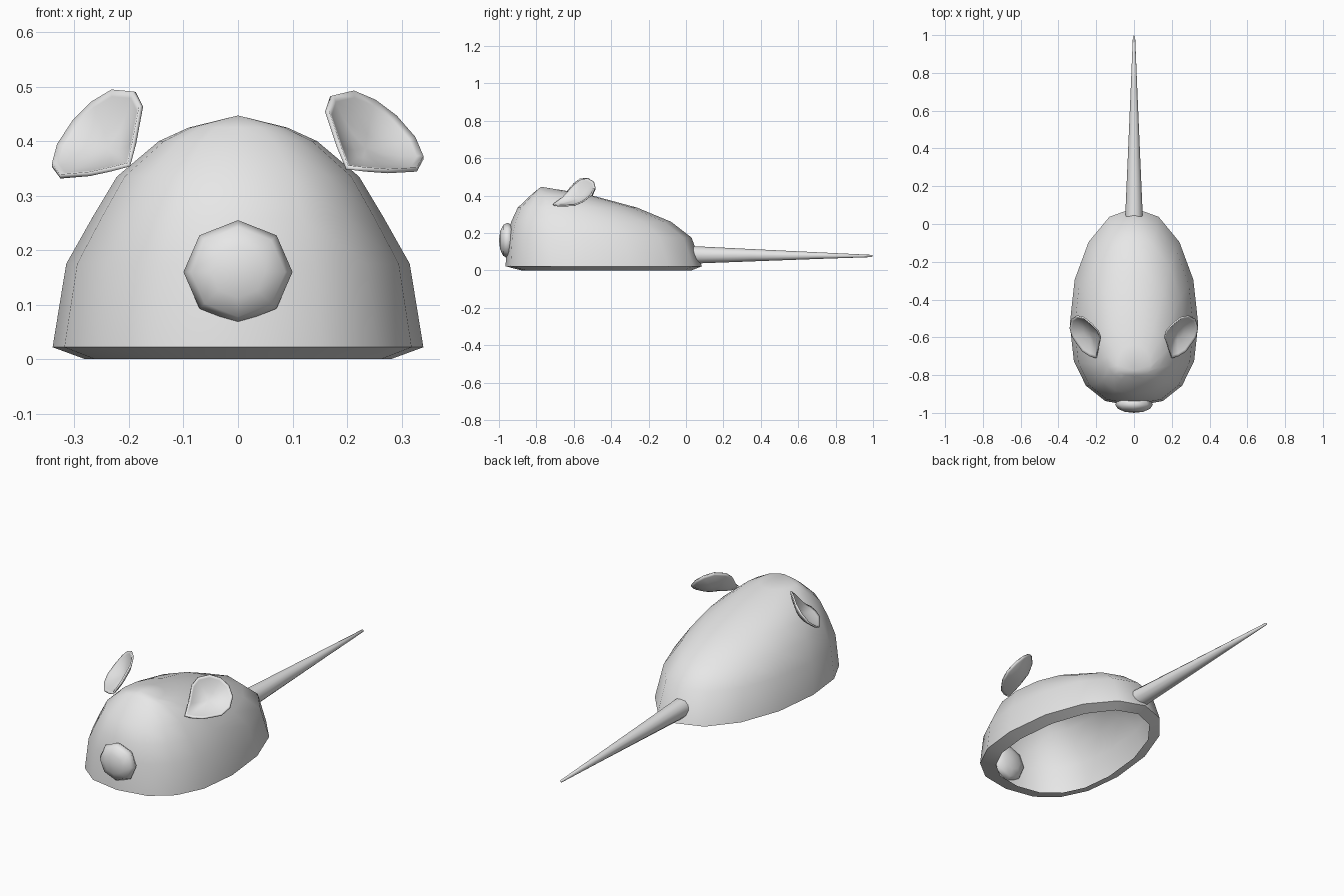
import bpy, bmesh, math
from mathutils import Vector, Matrix

if "Cube" in bpy.data.objects:
    bpy.data.objects.remove(bpy.data.objects["Cube"])

grey = bpy.data.materials.new("plain_grey")
grey.diffuse_color = (0.8, 0.8, 0.8, 1)
grey.use_nodes = True
grey.node_tree.nodes["Principled BSDF"].inputs["Base Color"].default_value = grey.diffuse_color


def finish(name, bm, angle=60):
    """Turn a bmesh into a smooth-shaded object."""
    bmesh.ops.recalc_face_normals(bm, faces=bm.faces)
    mesh = bpy.data.meshes.new(name)
    bm.to_mesh(mesh)
    bm.free()
    mesh.materials.append(grey)
    ob = bpy.data.objects.new(name, mesh)
    bpy.context.collection.objects.link(ob)
    bpy.ops.object.select_all(action='DESELECT')
    ob.select_set(True)
    bpy.context.view_layer.objects.active = ob
    bpy.ops.object.shade_smooth_by_angle(angle=math.radians(angle))
    return ob


def loft(bm, rings, tip):
    """Bridge closed rings of points and close the last one on a tip."""
    loops = [[bm.verts.new(p) for p in ring] for ring in rings]
    n = len(loops[0])
    for a, b in zip(loops, loops[1:]):
        for i in range(n):
            j = (i + 1) % n
            bm.faces.new((a[i], a[j], b[j], b[i]))
    end = bm.verts.new(tip)
    for i in range(n):
        bm.faces.new((loops[-1][i], loops[-1][(i + 1) % n], end))


def egg_ring(z, front, back, width, mid, n=16):
    """Egg-shaped outline: blunt at the front, rounder at the back."""
    pts = []
    for i in range(n):
        t = 2 * math.pi * i / n
        s, c = math.sin(t), math.cos(t)
        if c < -1e-6:
            k = 2 / 2.4
            x = math.copysign(abs(s) ** k, s) if abs(s) > 1e-6 else 0
            y = mid - (mid - front) * abs(c) ** k
        else:
            x, y = s, mid + (back - mid) * c
        pts.append((width * x, y, z))
    return pts


# Body: hollow shell, open underneath, with a turned-in lip
layers = [  # height, front y, back y, half width, y of widest point
    (0.0, -0.88, 0.03, 0.28, -0.52),
    (0.022, -0.965, 0.085, 0.34, -0.53),
    (0.175, -0.955, 0.03, 0.315, -0.55),
    (0.26, -0.935, -0.08, 0.267, -0.58),
    (0.335, -0.90, -0.26, 0.222, -0.62),
    (0.40, -0.832, -0.50, 0.145, -0.70),
    (0.425, -0.803, -0.64, 0.09, -0.75),
]
bm = bmesh.new()
loft(bm, [egg_ring(*layer) for layer in layers], (0, -0.775, 0.447))
finish("body_shell", bm)

# Nose: flattened eight-sided ball
bm = bmesh.new()
bmesh.ops.create_uvsphere(
    bm, u_segments=8, v_segments=6, radius=1,
    matrix=Matrix.Translation((0, -0.955, 0.16))
    @ Matrix.Diagonal((0.1, 0.045, 0.095, 1))
    @ Matrix.Rotation(math.pi / 2, 4, 'X'))
finish("nose", bm)

# Tail: long thin tapering cone
bm = bmesh.new()
tail = []
for y, r, z in ((0.03, 0.047, 0.083), (0.35, 0.033, 0.081),
                (0.7, 0.018, 0.079), (0.993, 0.006, 0.077)):
    tail.append([(r * math.cos(a), y, z + r * math.sin(a))
                 for a in (math.pi * i / 6 for i in range(12))])
loft(bm, tail, (0, 1.0, 0.077))
finish("tail", bm)

# Ears: cupped leaves, opening forward, up and outward
ear_outline = [Vector(p) for p in (
    (0.20, -0.71, 0.352), (0.185, -0.66, 0.39), (0.163, -0.60, 0.455),
    (0.172, -0.565, 0.483), (0.21, -0.525, 0.492), (0.25, -0.495, 0.475),
    (0.29, -0.487, 0.445), (0.325, -0.505, 0.405), (0.34, -0.55, 0.37),
    (0.328, -0.60, 0.348), (0.275, -0.675, 0.345), (0.235, -0.70, 0.348))]
base = Vector((0.20, -0.71, 0.352))
facing = Vector((0.454, -0.52, 0.706)).normalized()


def make_ear(name, side, tilt, lift):
    turn = (Matrix.Diagonal((side, 1, 1, 1))
            @ Matrix.Translation(base + Vector((0, 0, lift)))
            @ Matrix.Rotation(math.radians(tilt), 4, 'Y')
            @ Matrix.Translation(-base))
    centre = sum(ear_outline, Vector()) / len(ear_outline)
    depth = 0.035

    def ring(s):
        return [turn @ (centre + (p - centre) * s - facing * depth * (1 - s * s))
                for p in ear_outline]
    bm = bmesh.new()
    loft(bm, [ring(s) for s in (1, 0.9, 0.65, 0.35)],
         turn @ (centre - facing * depth))
    ob = finish(name, bm)
    mod = ob.modifiers.new("thickness", 'SOLIDIFY')
    mod.thickness = 0.008
    mod.offset = 0


make_ear("right_ear", 1, 0, 0)
make_ear("left_ear", -1, 8, 0.005)
